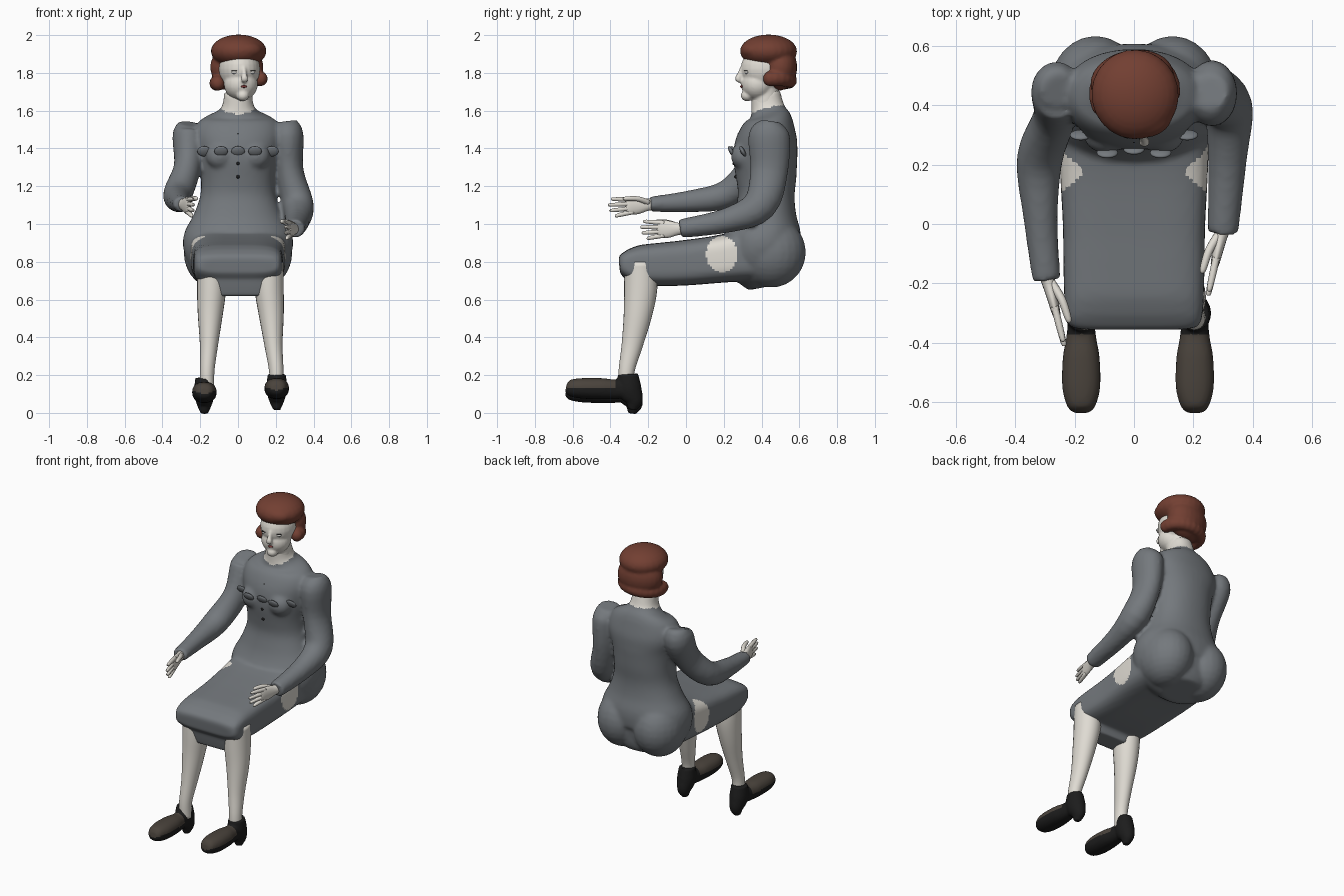
import bpy, bmesh, math
from mathutils import Vector, Matrix

if "Cube" in bpy.data.objects:
    bpy.data.objects.remove(bpy.data.objects["Cube"])


def material(name, r, g, b):
    m = bpy.data.materials.new(name)
    m.diffuse_color = (r, g, b, 1)
    m.use_nodes = True
    m.node_tree.nodes["Principled BSDF"].inputs["Base Color"].default_value = m.diffuse_color
    return m


DRESS = material("dress grey", .175, .19, .205)
SKIN = material("pale skin", .74, .71, .65)
HAIR = material("auburn hair", .17, .05, .032)
BROWN = material("shoe brown", .068, .056, .045)
BLACK = material("black", .012, .012, .012)
LIPS = material("lip red", .2, .04, .04)
EYE = material("eye white", .6, .59, .56)


def catmull(keys, steps):
    out = []
    for i in range(len(keys) - 1):
        p0, p1, p2, p3 = (keys[max(i - 1, 0)], keys[i], keys[i + 1],
                          keys[min(i + 2, len(keys) - 1)])
        for s in range(steps):
            t = s / steps
            out.append([.5 * (2 * b + (c - a) * t + (2 * a - 5 * b + 4 * c - d) * t * t
                              + (3 * b - a - 3 * c + d) * t ** 3)
                        for a, b, c, d in zip(p0, p1, p2, p3)])
    return out + [list(keys[-1])]


def sweep(bm, keys, power=2.0, n=24, steps=4):
    """Capped tube through (x, y, z, half width, half depth) keys."""
    pts = catmull(keys, steps)
    rings = []
    for i, p in enumerate(pts):
        c = Vector(p[:3])
        t = (Vector(pts[min(i + 1, len(pts) - 1)][:3]) - Vector(pts[max(i - 1, 0)][:3])).normalized()
        u = Vector((1, 0, 0))
        u = (u - t * u.dot(t)).normalized()
        v = t.cross(u)
        ring = []
        for k in range(n):
            a = 2 * math.pi * k / n
            ca, sa = math.cos(a), math.sin(a)
            ca = math.copysign(abs(ca) ** (2 / power), ca)
            sa = math.copysign(abs(sa) ** (2 / power), sa)
            ring.append(bm.verts.new(c + u * (ca * max(p[3], .002)) + v * (sa * max(p[4], .002))))
        rings.append(ring)
    for a, b in zip(rings, rings[1:]):
        for k in range(n):
            bm.faces.new((a[k], a[(k + 1) % n], b[(k + 1) % n], b[k]))
    bm.faces.new(rings[0][::-1])
    bm.faces.new(rings[-1])


def ball(bm, c, r, tilt=0):
    m = Matrix.Translation(c) @ Matrix.Rotation(tilt, 4, 'X') @ Matrix.Diagonal((*r, 1))
    bmesh.ops.create_uvsphere(bm, u_segments=24, v_segments=14, radius=1, matrix=m)


def finish(bm, name, mats, voxel=0, smooth=4, rule=None, turn=None):
    """Turn the bmesh into an object, fusing its shells when voxel is set."""
    if turn:
        bmesh.ops.transform(bm, matrix=turn, verts=bm.verts)
    bmesh.ops.recalc_face_normals(bm, faces=bm.faces)
    me = bpy.data.meshes.new(name)
    bm.to_mesh(me)
    bm.free()
    ob = bpy.data.objects.new(name, me)
    bpy.context.collection.objects.link(ob)
    if voxel:
        r = ob.modifiers.new("fuse", 'REMESH')
        r.mode = 'VOXEL'
        r.voxel_size = voxel
        s = ob.modifiers.new("soften", 'SMOOTH')
        s.factor = .5
        s.iterations = smooth
        dg = bpy.context.evaluated_depsgraph_get()
        me = bpy.data.meshes.new_from_object(ob.evaluated_get(dg))
        ob.modifiers.clear()
        ob.data = me
    me.materials.clear()
    for m in mats:
        me.materials.append(m)
    for p in me.polygons:
        p.use_smooth = True
        p.material_index = rule(p.center, p.normal) if rule else 0
    return ob


# Dress: torso, hips, lap, hem and sleeves fused together
bm = bmesh.new()
torso = [(.67, .44, .12, .11), (.72, .43, .22, .15), (.85, .40, .285, .2), (.95, .415, .285, .195),
         (1.05, .42, .235, .165), (1.15, .425, .2, .15), (1.25, .425, .197, .16),
         (1.37, .42, .215, .17), (1.47, .435, .235, .155), (1.55, .445, .2, .12),
         (1.605, .435, .095, .09), (1.70, .42, .072, .077)]
sweep(bm, [(0, y, z, a, b) for z, y, a, b in torso], 2.2, 40)
for s in (-1, 1):
    ball(bm, (s * .13, .45, .85), (.158, .185, .187))
    ball(bm, (s * .095, .3, 1.36), (.075, .062, .07))
lap = [(.4, .25, .7, 1.0), (.2, .25, .69, .945), (0, .24, .675, .915), (-.14, .238, .672, .9),
       (-.25, .235, .68, .888), (-.31, .23, .71, .87), (-.345, .215, .745, .845), (-.355, .17, .77, .82)]
sweep(bm, [(0, y, (b + t) / 2, w, (t - b) / 2) for y, w, b, t in lap], 4.0, 40)
sweep(bm, [(0, -.24, .62, .185, .06), (0, -.245, .7, .2, .075), (0, -.25, .8, .22, .085)], 4.0, 40)
sweep(bm, [(-.255, .45, 1.53, .06, .06), (-.262, .45, 1.47, .085, .1), (-.268, .36, 1.3, .072, .085),
           (-.318, .22, 1.16, .078, .075), (-.315, .02, 1.12, .058, .058),
           (-.295, -.19, 1.105, .048, .04)])
sweep(bm, [(.255, .445, 1.54, .06, .06), (.262, .44, 1.47, .085, .11), (.272, .44, 1.28, .075, .1),
           (.318, .39, 1.1, .083, .09), (.315, .22, 1.02, .066, .066),
           (.3, -.03, .975, .052, .05)])


def dress_rule(c, n):
    if c.z > 1.63 or (c - Vector((0, .42, 1.64))).length < .095:
        return 1
    # bare thigh patches beside the lap
    if .15 < abs(c.x) < .27 and ((c.y - .19) / .083) ** 2 + ((c.z - .84) / .095) ** 2 < 1:
        return 1
    return 0


finish(bm, "dress", [DRESS, SKIN], .012, 5, dress_rule)

# Ruffle scallops and buttons on the chest
bm = bmesh.new()
for x, y in ((-.18, .3), (-.09, .24), (0, .252), (.09, .24), (.18, .3)):
    ball(bm, (x, y, 1.385), (.036, .012, .03), .5)
finish(bm, "chest_ruffle", [DRESS])
bm = bmesh.new()
for y, z in ((.283, 1.475), (.256, 1.32), (.264, 1.25)):
    ball(bm, (0, y, z), (.009, .01, .009))
finish(bm, "buttons", [BLACK])

# Lower legs and shoes
for side, kx, ax, up in (("left", -.14, -.163, 0), ("right", .165, .203, .02)):
    bm = bmesh.new()
    sweep(bm, [(kx, -.24, .8, .075, .085), (kx, -.24, .66, .077, .088), (kx + (ax - kx) * .3, -.255, .52, .066, .075),
               (kx + (ax - kx) * .6, -.285, .36, .048, .056), (ax, -.315, .22, .038, .042),
               (ax, -.315, .12, .038, .042)])
    finish(bm, side + "_leg", [SKIN])
    bm = bmesh.new()
    fx = -.178 if ax < 0 else .205
    sole = [(-.635, .115, .025, .02), (-.615, .112, .047, .043), (-.55, .11, .064, .054),
            (-.45, .108, .062, .056), (-.38, .105, .05, .052), (-.28, .11, .04, .05)]
    sweep(bm, [(fx, y, z + up, a, b) for y, z, a, b in sole], 2.3)
    heel = [(.185, -.307, .048, .054), (.11, -.3, .055, .064), (.05, -.277, .042, .05),
            (.012, -.282, .026, .03), (-.004, -.284, .02, .02)]
    sweep(bm, [(fx, y, z + up, a, b) for z, y, a, b in heel])
    finish(bm, side + "_shoe", [BLACK, BROWN], .008, 2,
           lambda c, n: int(c.y < -.37 and n.z > .05))

# Hands: palm, four fingers and a thumb
for side, wrist, tip in (("left", (-.295, -.17, 1.105), (-.235, -.41, 1.085)),
                         ("right", (.3, -.01, .975), (.25, -.24, .968))):
    bm = bmesh.new()
    w, d = Vector(wrist), Vector(tip) - Vector(wrist)
    sweep(bm, [(*(w + d * f), a, b) for f, a, b in
               ((0, .027, .03), (.15, .022, .033), (.35, .018, .045), (.55, .014, .045), (.62, .008, .036))], n=16)
    for i, ln in enumerate((.94, 1, .97, .86)):
        off = .036 - .024 * i
        sweep(bm, [(*(w + d * f + Vector((0, 0, off * g))), r, r) for f, g, r in
                   ((.45, .9, .012), (.7, 1.1, .012), (ln - .03, 1.25, .009), (ln, 1.25, .003))], n=10)
    inward = -.03 if wrist[0] > 0 else .03
    sweep(bm, [(*(w + d * f + Vector((inward * g, 0, .035 * g))), r, r) for f, g, r in
               ((.12, .3, .016), (.35, 1, .014), (.62, 1.2, .011), (.68, 1.2, .003))], n=10)
    finish(bm, side + "_hand", [SKIN])

# Head and hair, turned slightly to one side
pivot = Vector((.005, .43, 0))
TURN = Matrix.Translation(pivot) @ Matrix.Rotation(math.radians(11), 4, 'Z') @ Matrix.Translation((0, -.43, 0))
bm = bmesh.new()
ball(bm, (0, .42, 1.82), (.109, .132, .12))
ball(bm, (0, .377, 1.74), (.09, .087, .085))
ball(bm, (0, .322, 1.68), (.034, .034, .03))
sweep(bm, [(0, .3, 1.83, .012, .014), (0, .283, 1.79, .014, .016), (0, .272, 1.768, .019, .016),
           (0, .29, 1.755, .014, .01)], n=16)
sweep(bm, [(0, .425, 1.6, .075, .075), (0, .42, 1.72, .068, .072)])
finish(bm, "head", [SKIN], .007, 3, turn=TURN)

bm = bmesh.new()
for s in (-1, 1):
    ball(bm, (s * .045, .309, 1.803), (.019, .009, .009))
finish(bm, "eyes", [EYE], turn=TURN)
bm = bmesh.new()
for s in (-1, 1):
    ball(bm, (s * .045, .305, 1.812), (.021, .009, .002))
finish(bm, "eyelids", [BLACK], turn=TURN)
bm = bmesh.new()
ball(bm, (0, .292, 1.728), (.017, .007, .007))
finish(bm, "lips", [LIPS], turn=TURN)

bm = bmesh.new()
ball(bm, (0, .437, 1.915), (.148, .152, .088))
ball(bm, (0, .488, 1.83), (.143, .1, .125))
ball(bm, (.02, .35, 1.92), (.09, .065, .05))
for i in range(15):
    a = math.radians(-12 + 204 * i / 14)
    ball(bm, (.118 * math.cos(a), .445 + .105 * math.sin(a), 1.757 + .012 * math.cos(a)), (.038, .038, .04))
finish(bm, "hair", [HAIR], .009, 4, turn=TURN)
